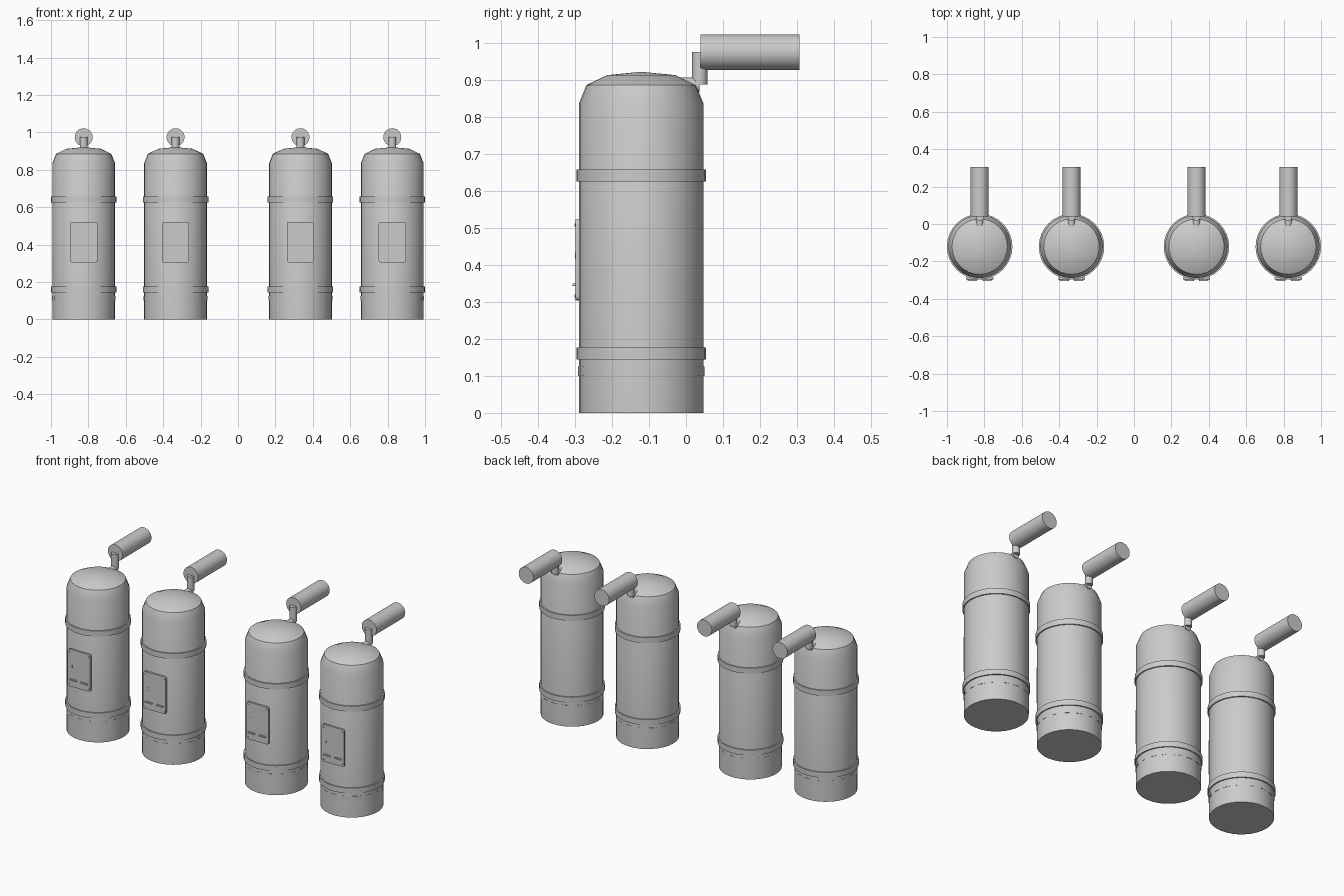
import bpy, bmesh, math
from mathutils import Matrix, Vector

cube = bpy.data.objects.get("Cube")
if cube:
    bpy.data.objects.remove(cube, do_unlink=True)

grey = bpy.data.materials.new("plain grey metal")
grey.use_nodes = True
grey.diffuse_color = (0.6, 0.6, 0.6, 1)
grey.node_tree.nodes["Principled BSDF"].inputs["Base Color"].default_value = (0.6, 0.6, 0.6, 1)

TANK_Y = -0.121
BODY_R = 0.168


def finish(name, bm, loc, angle=35):
    bmesh.ops.recalc_face_normals(bm, faces=bm.faces)
    mesh = bpy.data.meshes.new(name)
    bm.to_mesh(mesh)
    bm.free()
    mesh.materials.append(grey)
    ob = bpy.data.objects.new(name, mesh)
    ob.location = loc
    bpy.context.collection.objects.link(ob)
    bpy.ops.object.select_all(action='DESELECT')
    ob.select_set(True)
    bpy.context.view_layer.objects.active = ob
    bpy.ops.object.shade_smooth_by_angle(angle=math.radians(angle))
    return ob


def lathe(name, profile, loc, sides=32, closed=False):
    """Spin (radius, height) points around z."""
    bm = bmesh.new()
    verts = [bm.verts.new((r, 0, z)) for r, z in profile]
    edges = [bm.edges.new(p) for p in zip(verts, verts[1:])]
    if closed:
        edges.append(bm.edges.new((verts[-1], verts[0])))
    bmesh.ops.spin(bm, geom=verts + edges, cent=(0, 0, 0), axis=(0, 0, 1),
                   angle=math.tau, steps=sides, use_duplicate=False)
    bmesh.ops.remove_doubles(bm, verts=bm.verts, dist=1e-5)
    return finish(name, bm, loc, 42)


def band(name, x, r, z0, z1, sides=32):
    inner = BODY_R - 0.006
    lathe(name, [(inner, z0), (r, z0), (r, z1), (inner, z1)],
          (x, TANK_Y, 0), sides, closed=True)


def pipe(name, a, b, r1, r2, x, sides=24):
    """Capped cylinder or cone between two points."""
    a, b = Vector(a), Vector(b)
    d = b - a
    bm = bmesh.new()
    turn = d.to_track_quat('Z', 'Y').to_matrix().to_4x4()
    bmesh.ops.create_cone(bm, cap_ends=True, segments=sides, radius1=r1, radius2=r2,
                          depth=d.length, matrix=Matrix.Translation((a + b) / 2) @ turn)
    finish(name, bm, (x, 0, 0))


def plate(name, x, z, w, h, y_front, y_back, corner):
    """Upright plate with rounded corners, facing the front."""
    bm = bmesh.new()
    outline = []
    for k in range(4):
        cx = (w / 2 - corner) * (1 if k in (0, 3) else -1)
        cz = (h / 2 - corner) * (1 if k < 2 else -1)
        for s in range(5):
            t = math.pi / 2 * (k + s / 4)
            outline.append(bm.verts.new((cx + corner * math.cos(t), y_front,
                                         cz + corner * math.sin(t))))
    face = bm.faces.new(outline)
    out = bmesh.ops.extrude_face_region(bm, geom=[face])
    moved = [v for v in out["geom"] if isinstance(v, bmesh.types.BMVert)]
    bmesh.ops.translate(bm, verts=moved, vec=(0, y_back - y_front, 0))
    finish(name, bm, (x, 0, z))


def tank(side, x):
    # Body with a domed top
    lathe(side + "_tank_body",
          [(0, 0), (BODY_R, 0), (BODY_R, 0.835), (0.148, 0.885), (0.092, 0.912), (0, 0.921)],
          (x, TANK_Y, 0))
    # Hoops around the body
    band(side + "_upper_band", x, 0.175, 0.625, 0.657)
    band(side + "_lower_band", x, 0.175, 0.144, 0.176)
    band(side + "_base_strip", x, 0.1705, 0.10, 0.125, 16)
    # Access panel with slots, a latch and corner screws
    plate(side + "_panel", x, 0.413, 0.146, 0.218, -0.298, -0.287, 0.012)
    for s in (-1, 1):
        plate(side + "_panel_slot", x + s * 0.036, 0.346, 0.044, 0.008, -0.306, -0.296, 0.003)
        for z in (0.316, 0.507):
            pipe(side + "_panel_screw", (s * 0.061, -0.301, z), (s * 0.061, -0.296, z),
                 0.004, 0.004, x, 10)
    plate(side + "_panel_latch", x - 0.045, 0.424, 0.005, 0.018, -0.300, -0.296, 0.002)
    # Outlet at the back, riser and horizontal cylinder
    pipe(side + "_outlet", (0, -0.02, 0.886), (0, 0.037, 0.886), 0.019, 0.019, x)
    pipe(side + "_riser", (0, 0.037, 0.887), (0, 0.037, 0.974), 0.0205, 0.0205, x)
    pipe(side + "_top_cylinder", (0, 0.039, 0.974), (0, 0.306, 0.974), 0.048, 0.048, x, 32)


for side, x in (("far_right", -0.825), ("near_right", -0.334),
                ("near_left", 0.334), ("far_left", 0.825)):
    tank(side, x)
